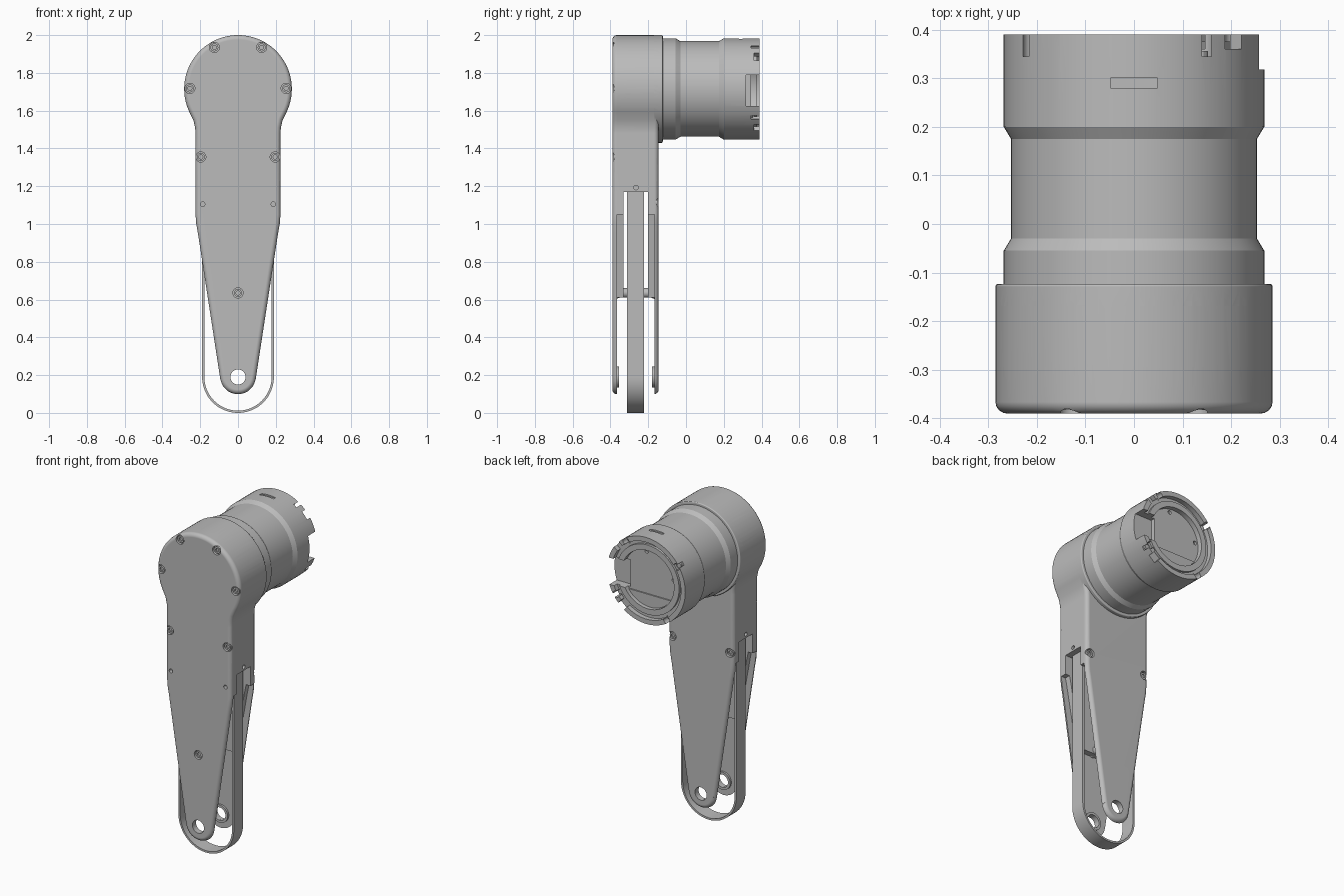
import bpy, bmesh
from math import cos, sin, pi, radians
from mathutils import Matrix, Vector

if "Cube" in bpy.data.objects:
    bpy.data.objects.remove(bpy.data.objects["Cube"], do_unlink=True)

grey = bpy.data.materials.new("light_grey")
grey.use_nodes = True
colour = (0.5, 0.5, 0.5, 1)
grey.diffuse_color = colour
grey.node_tree.nodes["Principled BSDF"].inputs["Base Color"].default_value = colour

HEAD_Z, PIVOT_Z = 1.715, 0.19      # motor axis and lower pivot heights
FRONT, BACK = -0.39, -0.145        # outer faces of the arm
parts = []


def finish(name, bm, keep=True):
    bmesh.ops.recalc_face_normals(bm, faces=bm.faces)
    mesh = bpy.data.meshes.new(name)
    bm.to_mesh(mesh)
    bm.free()
    ob = bpy.data.objects.new(name, mesh)
    bpy.context.collection.objects.link(ob)
    mesh.materials.append(grey)
    if keep:
        parts.append(ob)
    else:
        ob.hide_render = True
    return ob


def arc(r, z, a0, a1, n):
    return [(r * cos(a), z + r * sin(a))
            for a in (radians(a0 + (a1 - a0) * i / n) for i in range(n + 1))]


def prism(name, points, y0, y1, bevel=0.0, keep=True):
    """Extrude an x-z outline along y and round both rims."""
    bm = bmesh.new()
    face = bm.faces.new([bm.verts.new((x, y0, z)) for x, z in points])
    new = bmesh.ops.extrude_face_region(bm, geom=[face])["geom"]
    bmesh.ops.translate(bm, vec=(0, y1 - y0, 0),
                        verts=[v for v in new if isinstance(v, bmesh.types.BMVert)])
    if bevel:
        rims = [e for e in bm.edges if abs(e.verts[0].co.y - e.verts[1].co.y) < 1e-5]
        bmesh.ops.bevel(bm, geom=rims, offset=bevel, segments=4, profile=0.5, affect='EDGES')
    return finish(name, bm, keep)


def lathe(name, profile, x, z, steps, closed=False):
    """Spin a (radius, y) profile about an axis along y."""
    bm = bmesh.new()
    verts = [bm.verts.new((r, y, 0)) for r, y in profile]
    pairs = list(zip(verts, verts[1:])) + ([(verts[-1], verts[0])] if closed else [])
    edges = [bm.edges.new(p) for p in pairs]
    bmesh.ops.spin(bm, geom=verts + edges, cent=(0, 0, 0), axis=(0, 1, 0),
                   angle=2 * pi, steps=steps)
    bmesh.ops.remove_doubles(bm, verts=bm.verts, dist=1e-5)
    bmesh.ops.dissolve_degenerate(bm, edges=bm.edges, dist=1e-5)
    bmesh.ops.translate(bm, verts=bm.verts, vec=(x, 0, z))
    return finish(name, bm)


def box_cut(low, high, angle=0.0):
    """Box cutter, turned about the motor axis by an angle."""
    low, high = Vector(low), Vector(high)
    bm = bmesh.new()
    bmesh.ops.create_cube(bm, size=1, matrix=Matrix.Translation((low + high) / 2)
                          @ Matrix.Diagonal((*(high - low), 1)))
    pivot = Matrix.Translation((0, 0, HEAD_Z))
    bm.transform(pivot @ Matrix.Rotation(-angle, 4, 'Y') @ pivot.inverted())
    return finish("box_cutter", bm, False)


def round_cut(centre, r, length, axis='X', sides=24):
    """Round cutter along y (turned about X) or along x (turned about Y)."""
    bm = bmesh.new()
    bmesh.ops.create_cone(bm, cap_ends=True, segments=sides, radius1=r, radius2=r,
                          depth=length, matrix=Matrix.Translation(centre)
                          @ Matrix.Rotation(pi / 2, 4, axis))
    return finish("round_cutter", bm, False)


def boolean(ob, others, operation='DIFFERENCE'):
    for other in others:
        mod = ob.modifiers.new("cut", 'BOOLEAN')
        mod.object, mod.operation, mod.solver = other, operation, 'EXACT'
    bpy.context.view_layer.update()
    mesh = bpy.data.meshes.new_from_object(
        ob.evaluated_get(bpy.context.evaluated_depsgraph_get()))
    ob.modifiers.clear()
    ob.data = mesh
    for other in others:
        bpy.data.objects.remove(other, do_unlink=True)


# Arm housing: round head, straight body, tapering fork
right = [(0.094, PIVOT_Z - 0.01), (0.212, 0.95), (0.221, 1.0), (0.225, 1.05),
         (0.225, 1.48), (0.227, 1.51), (0.236, 1.55)]
outline = (right + arc(0.285, HEAD_Z, -25, 205, 56)
           + [(-x, z) for x, z in reversed(right)]
           + arc(0.094, PIVOT_Z + 0.003, 188, 352, 20))
housing = prism("arm_housing", outline, FRONT, BACK, 0.024)
collar = prism("head_collar", arc(0.285, HEAD_Z, 0, 355, 71), -0.3, -0.123, 0.006, False)
boolean(housing, [collar], 'UNION')

# Fork opening, screw recesses and small holes
cutters = [box_cut((-0.4, -0.366, -0.1), (0.4, -0.168, 1.05)),
           box_cut((-0.4, -0.33, 0.9), (0.4, -0.2, 1.17)),
           round_cut((0, -0.27, PIVOT_Z), 0.04, 0.5)]
screws = [(0, 0.635, FRONT, 1)]
for s in (-1, 1):
    screws += [(s * 0.125, 1.935, FRONT, 1), (s * 0.255, 1.718, FRONT, 1),
               (s * 0.197, 1.355, FRONT, 1), (s * 0.197, 1.115, BACK, -1)]
    cutters += [round_cut((s * 0.187, FRONT, 1.105), 0.012, 0.05),
                round_cut((s * 0.225, -0.265, 1.193), 0.012, 0.05, 'Y')]
for x, z, y, inward in screws:
    cutters.append(round_cut((x, y, z), 0.027, 0.036))
    depth = y + inward * 0.02
    top = y + inward * 0.007
    lathe("screw", [(0, depth), (0.021, depth), (0.021, top), (0.011, top),
                    (0.011, top + inward * 0.008), (0, top + inward * 0.008)], x, z, 18)
boolean(housing, cutters)

# Stiffening ribs and pivot bosses inside each fork plate
rib = [(-0.115, 0.61), (0.115, 0.61), (0.185, 1.0), (0.2, 1.07), (-0.2, 1.07), (-0.185, 1.0)]
for name, y0, y1, b0, b1 in (("front", -0.37, -0.33, -0.37, -0.354),
                             ("back", -0.2, -0.164, -0.18, -0.164)):
    prism(name + "_rib", rib, y0, y1)
    lathe(name + "_pivot_boss", [(0.04, b0), (0.055, b0), (0.055, b1), (0.04, b1)],
          0, PIVOT_Z, 32, True)

# Spacer between the fork plates
lathe("spacer", [(0, -0.37), (0.032, -0.37), (0.025, -0.35), (0.025, -0.185),
                 (0.032, -0.165), (0, -0.165)], 0, 0.635, 24)

# Drive belt: a thin U loop that runs up into the housing
outer = [(0.19, 1.25)] + arc(0.19, PIVOT_Z, 0, -180, 40) + [(-0.19, 1.25)]
inner = [(0.178, 1.25)] + arc(0.178, PIVOT_Z, 0, -180, 40) + [(-0.178, 1.25)]
prism("drive_belt", outer + inner[::-1], -0.312, -0.222)

# Motor can with a stepped waist and recessed end
motor = lathe("motor", [(0, -0.15), (0.268, -0.15), (0.268, -0.055), (0.253, -0.03),
                        (0.253, 0.175), (0.268, 0.2), (0.268, 0.39), (0.238, 0.39),
                        (0.238, 0.36), (0.215, 0.36), (0.215, 0.375), (0.18, 0.375),
                        (0.18, 0.345), (0, 0.345)], 0, HEAD_Z, 72)

# Connector notch, top slot and castellated rim
notches = [box_cut((0.14, 0.318, HEAD_Z - 0.09), (0.32, 0.42, HEAD_Z + 0.075)),
           box_cut((-0.048, 0.28, 1.974), (0.048, 0.3, 2.1))]
for quarter in range(4):
    square = radians(40 + 90 * quarter)
    bolt = radians(56 + 90 * quarter)
    notches.append(box_cut((0.225, 0.36, HEAD_Z - 0.026), (0.3, 0.42, HEAD_Z + 0.026), square))
    notches.append(round_cut((0.25 * cos(bolt), 0.38, HEAD_Z + 0.25 * sin(bolt)), 0.021, 0.07))
    lathe("rim_bolt", [(0, 0.34), (0.015, 0.34), (0.015, 0.356), (0, 0.356)],
          0.243 * cos(bolt), HEAD_Z + 0.243 * sin(bolt), 12)
    hole = radians(80 + 90 * quarter)
    notches.append(round_cut((0.16 * cos(hole), 0.345, HEAD_Z + 0.16 * sin(hole)), 0.012, 0.03))
boolean(motor, notches)

# Flat step across the lower part of the motor end
prism("motor_end_step", arc(0.178, HEAD_Z, 215, 325, 24), 0.34, 0.353)

# Smooth shading with crisp edges
bpy.ops.object.select_all(action='DESELECT')
for ob in parts:
    ob.select_set(True)
bpy.context.view_layer.objects.active = housing
bpy.ops.object.shade_smooth_by_angle(angle=radians(28))
for ob in (housing, motor):
    ob.modifiers.new("even_shading", 'WEIGHTED_NORMAL').keep_sharp = True
